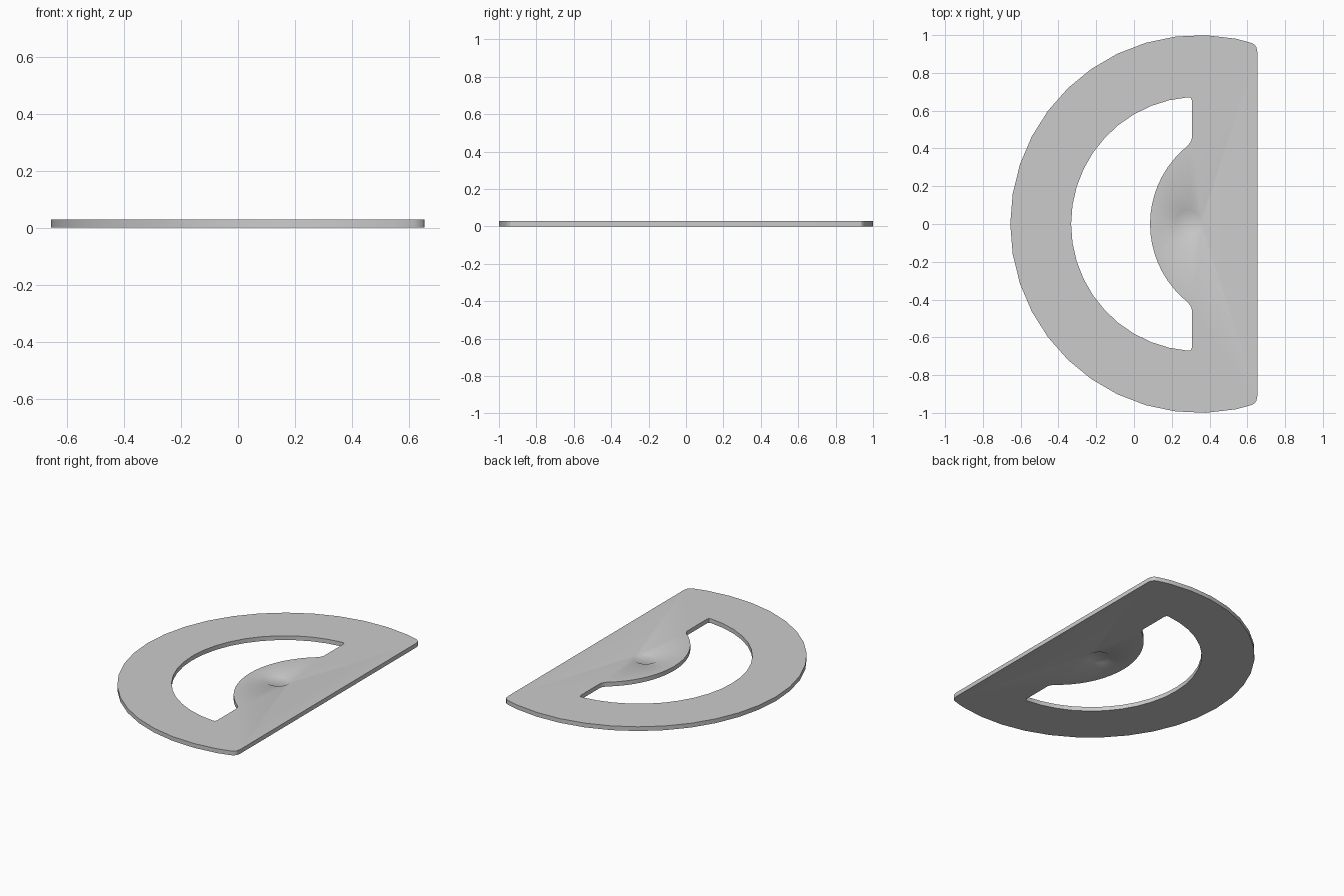
import bpy, bmesh, math

if "Cube" in bpy.data.objects:
    bpy.data.objects.remove(bpy.data.objects["Cube"])

THICK, DEPTH = 0.028, 0.005


def arc(cx, cy, r, a0, a1, n):
    """n+1 points on a circle between two angles in degrees."""
    return [(cx + r * math.cos(math.radians(a0 + (a1 - a0) * i / n)),
             cy + r * math.sin(math.radians(a0 + (a1 - a0) * i / n)))
            for i in range(n + 1)]


def mirrored(half):
    """Close a half outline (y >= 0) by mirroring it across the x axis."""
    return half + [(x, -y) for x, y in reversed(half) if y > 1e-6]


# Outer outline: faceted arc, rounded corner, straight edge
outer = mirrored(arc(0.345, 0, 1.0, 180, 78.8, 11)
                 + [(0.617, 0.96), (0.635, 0.952), (0.648, 0.937), (0.653, 0.91)])

# Slot outline: large arc, straight side, shoulder, then bulging inner arc
big = [(x, y) for x, y in arc(0.34, 0, 0.673, 180, 94.5, 10)]
bulge = arc(0.615, 0, 0.53, 128.5, 180, 9)
slot_half = big + [(0.301, 0.668), (0.306, 0.655), (0.306, 0.455), (0.302, 0.438)] + bulge
slot_half = [(x, abs(y) if abs(y) > 1e-6 else 0.0) for x, y in slot_half]
slot = slot_half + [(x, -y) for x, y in reversed(slot_half) if y > 0]

# Centre dimple rim
rim = arc(0.285, 0.01, 0.075, 0, 360, 32)[:-1]
floor = arc(0.285, 0.01, 0.066, 0, 360, 32)[:-1]

bm = bmesh.new()


def ring(points, z):
    return [bm.verts.new((x, y, z)) for x, y in points]


def walls(a, b):
    for i in range(len(a)):
        j = (i + 1) % len(a)
        bm.faces.new((a[i], a[j], b[j], b[i]))


def cap(z, floor_z):
    """One flat side of the plate with its shallow dimple."""
    loops = [ring(p, z) for p in (outer, slot, rim)]
    edges = [bm.edges.new((l[i - 1], l[i])) for l in loops for i in range(len(l))]
    bmesh.ops.triangle_fill(bm, use_beauty=True, edges=edges,
                            normal=(0, 0, 1))
    base = ring(floor, floor_z)
    walls(loops[2], base)
    bm.faces.new(base)
    return loops


top = cap(THICK, THICK - DEPTH)
bottom = cap(0, DEPTH)
walls(top[0], bottom[0])
walls(top[1], bottom[1])
bmesh.ops.recalc_face_normals(bm, faces=bm.faces)

mesh = bpy.data.meshes.new("protractor_plate")
bm.to_mesh(mesh)
bm.free()
plate = bpy.data.objects.new("protractor_plate", mesh)
bpy.context.collection.objects.link(plate)
bpy.context.view_layer.objects.active = plate
plate.select_set(True)
bpy.ops.object.shade_smooth_by_angle(angle=math.radians(30))
